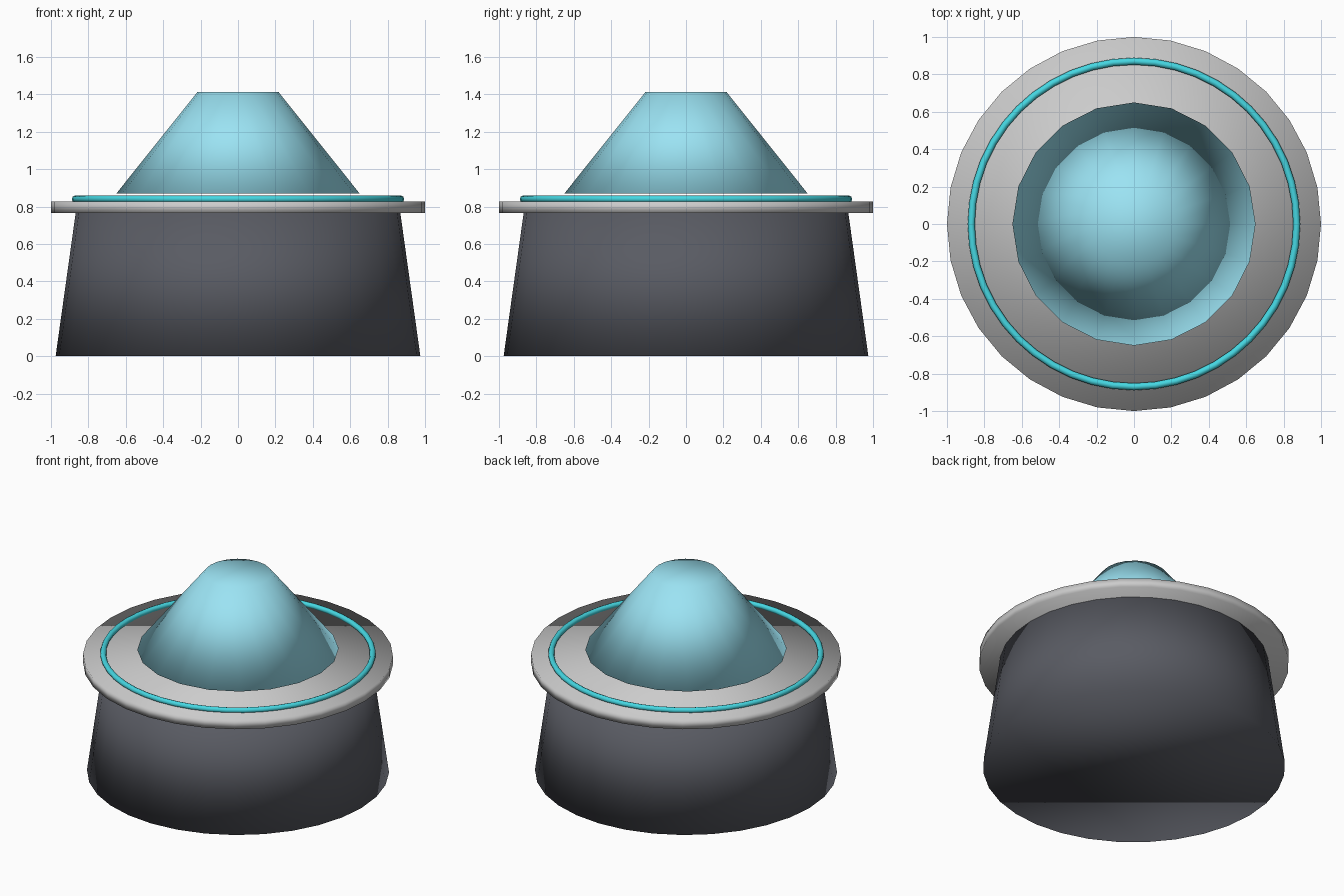
import bpy

if "Cube" in bpy.data.objects:
    bpy.data.objects.remove(bpy.data.objects["Cube"])


def finish(name, color=None):
    """Name the active object, smooth it and colour it."""
    ob = bpy.context.object
    ob.name = name
    for p in ob.data.polygons:
        p.use_smooth = True
    if color:
        mat = bpy.data.materials.new(name + "_color")
        mat.diffuse_color = (*color, 1.0)
        mat.use_nodes = True
        mat.node_tree.nodes["Principled BSDF"].inputs["Base Color"].default_value = mat.diffuse_color
        ob.data.materials.append(mat)
    return ob


def frustum(name, r_bottom, r_top, z0, z1, sides, color=None):
    bpy.ops.mesh.primitive_cone_add(vertices=sides, radius1=r_bottom, radius2=r_top,
                                    depth=z1 - z0, location=(0, 0, (z0 + z1) / 2))
    return finish(name, color)


# tapered dark pedestal
frustum("pedestal", 0.975, 0.868, 0.0, 0.765, 32, (0.1, 0.105, 0.125))

# overhanging grey plate
frustum("top_plate", 1.0, 1.0, 0.765, 0.828, 32)

# glowing trim ring lying on the plate
bpy.ops.mesh.primitive_torus_add(major_radius=0.87, minor_radius=0.019,
                                 major_segments=48, minor_segments=8,
                                 location=(0, 0, 0.84))
finish("trim_ring", (0.06, 0.68, 0.76))

# light cone hovering just above the plate
frustum("light_cone", 0.65, 0.217, 0.87, 1.412, 20, (0.33, 0.77, 0.9))
